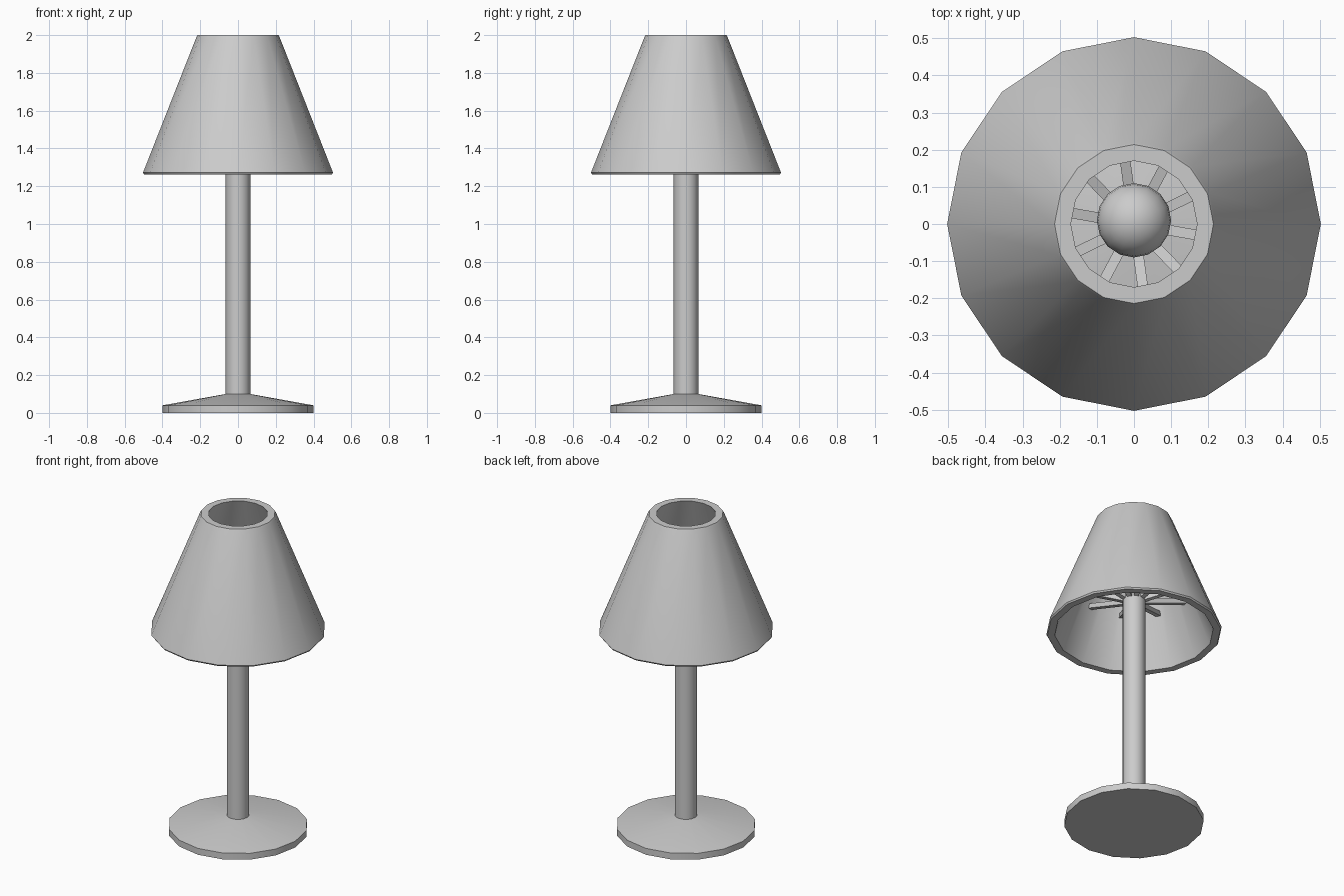
import bpy, bmesh, math
from mathutils import Matrix, Vector

if "Cube" in bpy.data.objects:
    bpy.data.objects.remove(bpy.data.objects["Cube"])


def finish(name, bm, smooth=True):
    bmesh.ops.remove_doubles(bm, verts=bm.verts, dist=1e-5)
    bmesh.ops.recalc_face_normals(bm, faces=bm.faces)
    mesh = bpy.data.meshes.new(name)
    bm.to_mesh(mesh)
    bm.free()
    ob = bpy.data.objects.new(name, mesh)
    bpy.context.collection.objects.link(ob)
    if smooth:
        bpy.ops.object.select_all(action='DESELECT')
        ob.select_set(True)
        bpy.context.view_layer.objects.active = ob
        bpy.ops.object.shade_smooth_by_angle(angle=math.radians(30))
    return ob


def lathe(name, profile, sides=16, closed=False):
    """Spin an (r, z) profile about the z axis."""
    bm = bmesh.new()
    verts = [bm.verts.new((r, 0, z)) for r, z in profile]
    edges = [bm.edges.new(p) for p in zip(verts, verts[1:])]
    if closed:
        edges.append(bm.edges.new((verts[-1], verts[0])))
    bmesh.ops.spin(bm, geom=verts + edges, cent=(0, 0, 0), axis=(0, 0, 1),
                   angle=math.tau, steps=sides, use_merge=True)
    return finish(name, bm)


# Base: disc with a shallow conical top
lathe("base", [(0, 0), (0.4, 0), (0.4, 0.04), (0.065, 0.10), (0, 0.10)])

# Pole
lathe("pole", [(0, 0.09), (0.065, 0.09), (0.065, 1.5), (0, 1.5)])

# Shade: hollow cone with slightly eased rims
lathe("shade", [(0.497, 1.263), (0.503, 1.272), (0.22, 1.99), (0.214, 2.0),
                (0.17, 2.0), (0.455, 1.263)], closed=True)

# Bulb: neck on the pole and a round globe
R, CZ = 0.10, 1.65
globe = [(R * math.sin(math.radians(a)), CZ - R * math.cos(math.radians(a)))
         for a in range(30, 180, 15)]
bulb = lathe("bulb", [(0, 1.49), (0.05, 1.49)] + globe + [(0, CZ + R)])
bulb.location.y = 0.01

# Spokes: ten bars rising from the pole to the inside of the shade
bm = bmesh.new()
inner, outer = Vector((0.04, 0, 1.475)), Vector((0.35, 0, 1.565))
run = outer - inner
tilt = Matrix.Rotation(-math.atan2(run.z, run.x), 4, 'Y')
for i in range(10):
    turn = Matrix.Rotation(math.radians(98 + 36 * i), 4, 'Z')
    bmesh.ops.create_cube(bm, size=1, matrix=turn
                          @ Matrix.Translation((inner + outer) / 2) @ tilt
                          @ Matrix.Diagonal((run.length, 0.028, 0.028, 1)))
finish("shade_spokes", bm, smooth=False)
